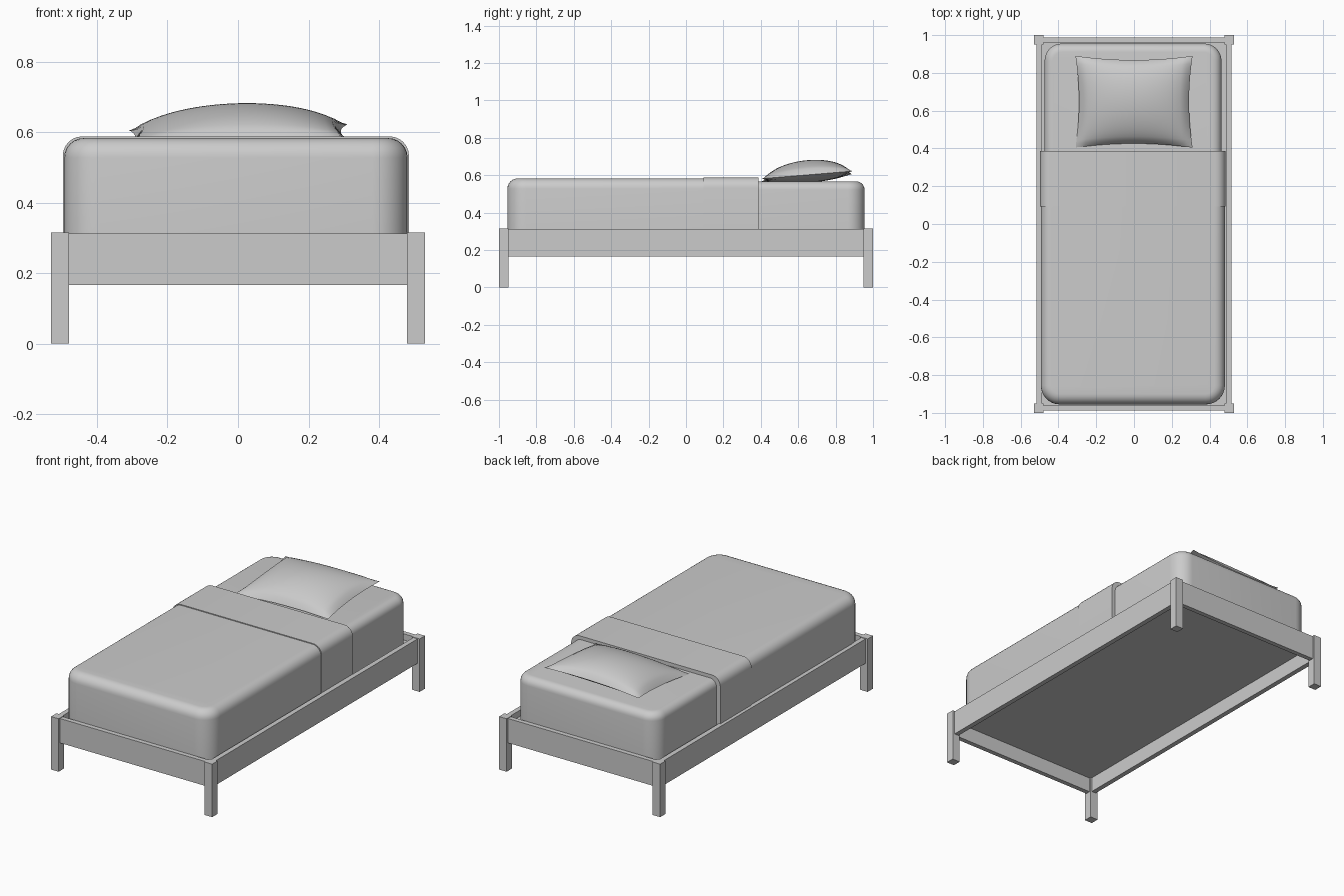
import bpy, bmesh
from mathutils import Vector

cube = bpy.data.objects.get("Cube")
if cube:
    bpy.data.objects.remove(cube, do_unlink=True)

grey = bpy.data.materials.new("plain_grey")
grey.use_nodes = True
COLOR = (0.6, 0.6, 0.6, 1)
grey.diffuse_color = COLOR
grey.node_tree.nodes["Principled BSDF"].inputs["Base Color"].default_value = COLOR


def finish(bm, name, smooth=False):
    bmesh.ops.recalc_face_normals(bm, faces=bm.faces)
    mesh = bpy.data.meshes.new(name)
    bm.to_mesh(mesh)
    bm.free()
    mesh.materials.append(grey)
    if smooth:
        mesh.shade_smooth()
        mesh.set_sharp_from_angle(angle=0.7)
    obj = bpy.data.objects.new(name, mesh)
    bpy.context.collection.objects.link(obj)
    return obj


def box_mesh(lo, hi):
    lo, hi = Vector(lo), Vector(hi)
    bm = bmesh.new()
    bmesh.ops.create_cube(bm, size=1)
    for v in bm.verts:
        v.co = (lo + hi) / 2 + v.co * (hi - lo)
    return bm


def box(name, lo, hi):
    return finish(box_mesh(lo, hi), name)


def cushion(name, lo, hi, corner, rim, cuts=()):
    """Box with round corners and a soft top rim, sliced flat at given y."""
    bm = box_mesh(lo, hi)
    upright = [e for e in bm.edges if abs(e.verts[0].co.z - e.verts[1].co.z) > 0.1]
    bmesh.ops.bevel(bm, geom=upright, offset=corner, segments=8, profile=0.5,
                    affect='EDGES', clamp_overlap=False)
    bm.normal_update()
    top = max(bm.faces, key=lambda f: f.calc_center_median().z)
    bmesh.ops.bevel(bm, geom=list(top.edges), offset=rim, segments=6, profile=0.5,
                    affect='EDGES', clamp_overlap=False)
    for y, side in cuts:
        cut = bmesh.ops.bisect_plane(
            bm, geom=bm.verts[:] + bm.edges[:] + bm.faces[:],
            plane_co=(0, y, 0), plane_no=(0, side, 0), clear_outer=True)
        rim_edges = [g for g in cut["geom_cut"] if isinstance(g, bmesh.types.BMEdge)]
        bmesh.ops.edgeloop_fill(bm, edges=rim_edges)
    return finish(bm, name, smooth=True)


# Frame: corner legs, rails and base panel
for sx, side in ((1, "left"), (-1, "right")):
    for sy, end in ((1, "back"), (-1, "front")):
        x, y = sorted((sx * 0.48, sx * 0.53)), sorted((sy * 0.95, sy))
        box(f"{end}_{side}_leg", (x[0], y[0], 0), (x[1], y[1], 0.315))
    x = sorted((sx * 0.488, sx * 0.517))
    box(f"{side}_rail", (x[0], -0.955, 0.167), (x[1], 0.955, 0.312))
for sy, end in ((1, "back"), (-1, "front")):
    y = sorted((sy * 0.96, sy * 0.988))
    box(f"{end}_rail", (-0.485, y[0], 0.167), (0.485, y[1], 0.312))
box("base_panel", (-0.49, -0.962, 0.255), (0.49, 0.962, 0.275))

# Bedding
cushion("mattress", (-0.473, -0.93, 0.27), (0.463, 0.955, 0.567), 0.09, 0.045)
cushion("blanket", (-0.493, -0.955, 0.27), (0.481, 0.7, 0.583), 0.1, 0.055,
        [(0.38, 1)])
cushion("blanket_fold", (-0.497, -0.5, 0.27), (0.485, 0.7, 0.588), 0.1, 0.055,
        [(0.387, 1), (0.093, -1)])

# Pillow: two puffed sheets joined along a pinched seam
N = 24
bm = bmesh.new()
for height in (0.086, -0.035):
    rows = []
    for j in range(N + 1):
        row = []
        for i in range(N + 1):
            u, v = 2 * i / N - 1, 2 * j / N - 1
            puff = max(0, (1 - u * u) * (1 - v * v)) ** 0.55
            seam = 0.594 + 0.02 * v + 0.008 * u
            row.append(bm.verts.new((
                0.31 * u * (1 - 0.06 * (1 - v * v)),
                0.647 + 0.243 * v * (1 - 0.09 * (1 - u * u)),
                max(0.564, seam + height * puff))))
        rows.append(row)
    for a, b in zip(rows, rows[1:]):
        for i in range(N):
            bm.faces.new((a[i], a[i + 1], b[i + 1], b[i]))
seam_verts = [v for v in bm.verts if v.is_boundary]
bmesh.ops.remove_doubles(bm, verts=seam_verts, dist=0.0005)
finish(bm, "pillow", smooth=True)
